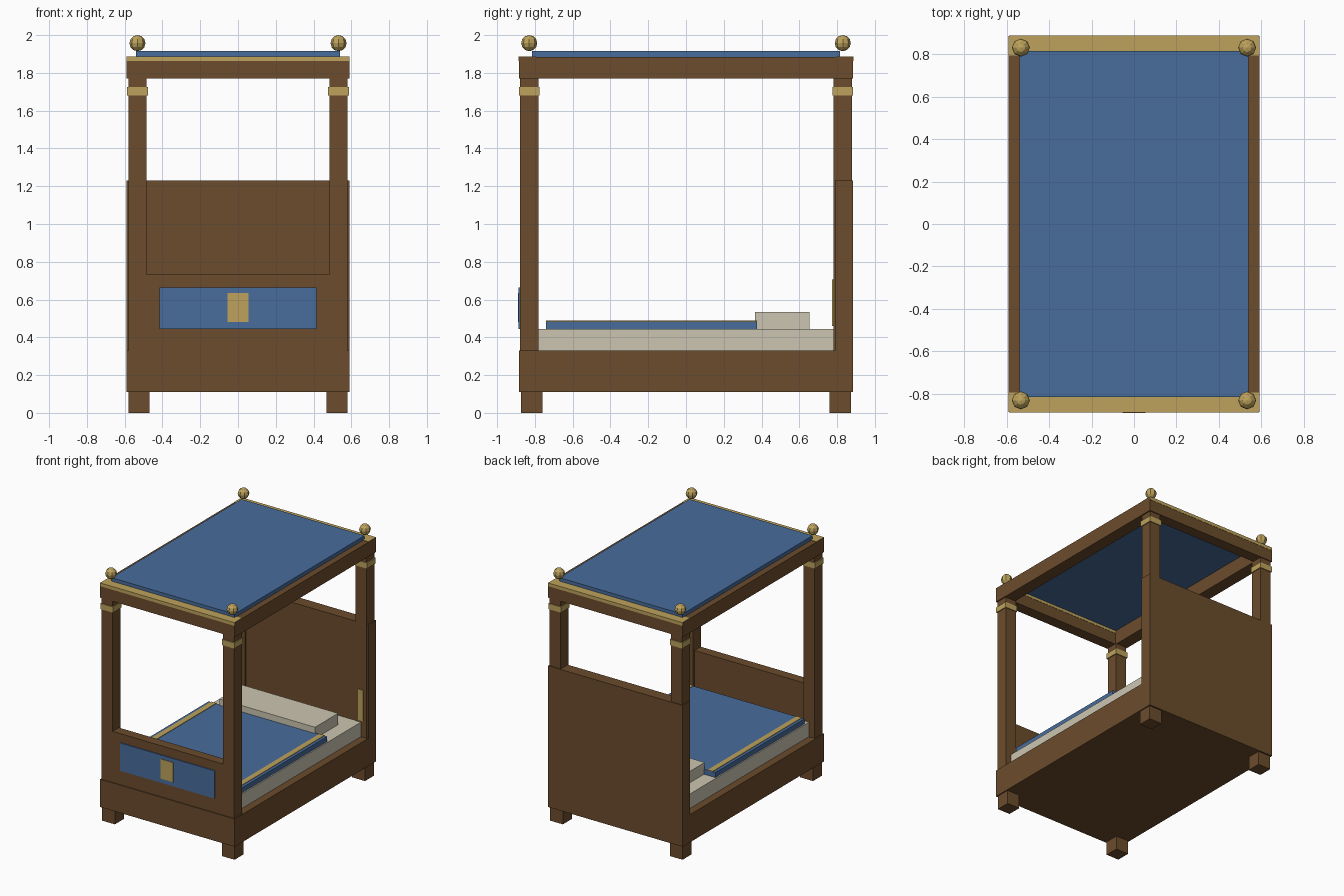
import bpy
from math import radians

cube = bpy.data.objects.get("Cube")
if cube:
    bpy.data.objects.remove(cube, do_unlink=True)


def material(name, rgb):
    m = bpy.data.materials.new(name)
    m.use_nodes = True
    m.diffuse_color = (*rgb, 1)
    m.node_tree.nodes["Principled BSDF"].inputs["Base Color"].default_value = (*rgb, 1)
    return m


wood = material("brown wood", (0.147, 0.072, 0.026))
blue = material("blue cloth", (0.065, 0.15, 0.33))
gold = material("gold trim", (0.51, 0.365, 0.107))
cream = material("cream linen", (0.60, 0.56, 0.44))


def box(name, mat, x, y, z):
    """Box from (low, high) ranges on each axis."""
    bpy.ops.mesh.primitive_cube_add(size=1)
    ob = bpy.context.object
    ob.name = name
    ob.location = [(a + b) / 2 for a, b in (x, y, z)]
    ob.scale = [b - a for a, b in (x, y, z)]
    bpy.ops.object.transform_apply(location=False, rotation=False, scale=True)
    ob.data.materials.append(mat)
    return ob


def centred(name, mat, half_x, y, z):
    return box(name, mat, (-half_x, half_x), y, z)


def around(c, r):
    return (c - r, c + r)


# Base and boards
centred("bed_base", wood, 0.59, (-0.885, 0.885), (0.11, 0.33))
centred("headboard", wood, 0.59, (0.79, 0.885), (0.33, 1.23))
centred("footboard", wood, 0.49, (-0.878, -0.80), (0.33, 0.735))
centred("footboard_panel", blue, 0.415, (-0.886, -0.878), (0.445, 0.665))
centred("footboard_emblem", gold, 0.055, (-0.890, -0.884), (0.48, 0.635))

# Bedding
centred("mattress", cream, 0.53, (-0.785, 0.785), (0.33, 0.445))
centred("blanket", blue, 0.52, (-0.74, 0.375), (0.445, 0.485))
centred("pillow", cream, 0.42, (0.365, 0.655), (0.445, 0.535))

# Canopy cloth
centred("canopy_cloth", blue, 0.54, (-0.815, 0.815), (1.884, 1.915))

for sx, side in ((1, "left"), (-1, "right")):
    px = sx * 0.5325
    # Parts along each side
    box(f"canopy_rail_{side}", wood, around(sx * 0.54, 0.05), (-0.883, 0.883), (1.77, 1.885))
    box(f"blanket_trim_{side}", gold, around(sx * 0.475, 0.022), (-0.74, 0.375), (0.484, 0.489))
    box(f"headboard_trim_{side}", gold, around(px, 0.02), (0.774, 0.784), (0.46, 0.705))

    # Parts at each corner
    for sy, end in ((-1, "front"), (1, "back")):
        py = sy * 0.83
        tag = f"{end}_{side}"
        box(f"foot_{tag}", wood, around(sx * 0.525, 0.056), around(sy * 0.817, 0.056), (0, 0.11))
        box(f"post_{tag}", wood, around(px, 0.048), around(py, 0.048), (0.33, 1.77))
        box(f"post_band_{tag}", gold, around(px, 0.055), around(py, 0.055), (1.68, 1.725))
        bpy.ops.mesh.primitive_uv_sphere_add(segments=8, ring_count=6, radius=0.0425,
                                             location=(px, py, 1.9575))
        ball = bpy.context.object
        ball.name = f"finial_{tag}"
        ball.data.materials.append(gold)

# Canopy end rails with gold caps
for sy, end in ((-1, "front"), (1, "back")):
    centred(f"canopy_rail_{end}", wood, 0.59, around(sy * 0.84, 0.045), (1.77, 1.862))
    centred(f"canopy_trim_{end}", gold, 0.589, around(sy * 0.84, 0.047), (1.862, 1.888))
